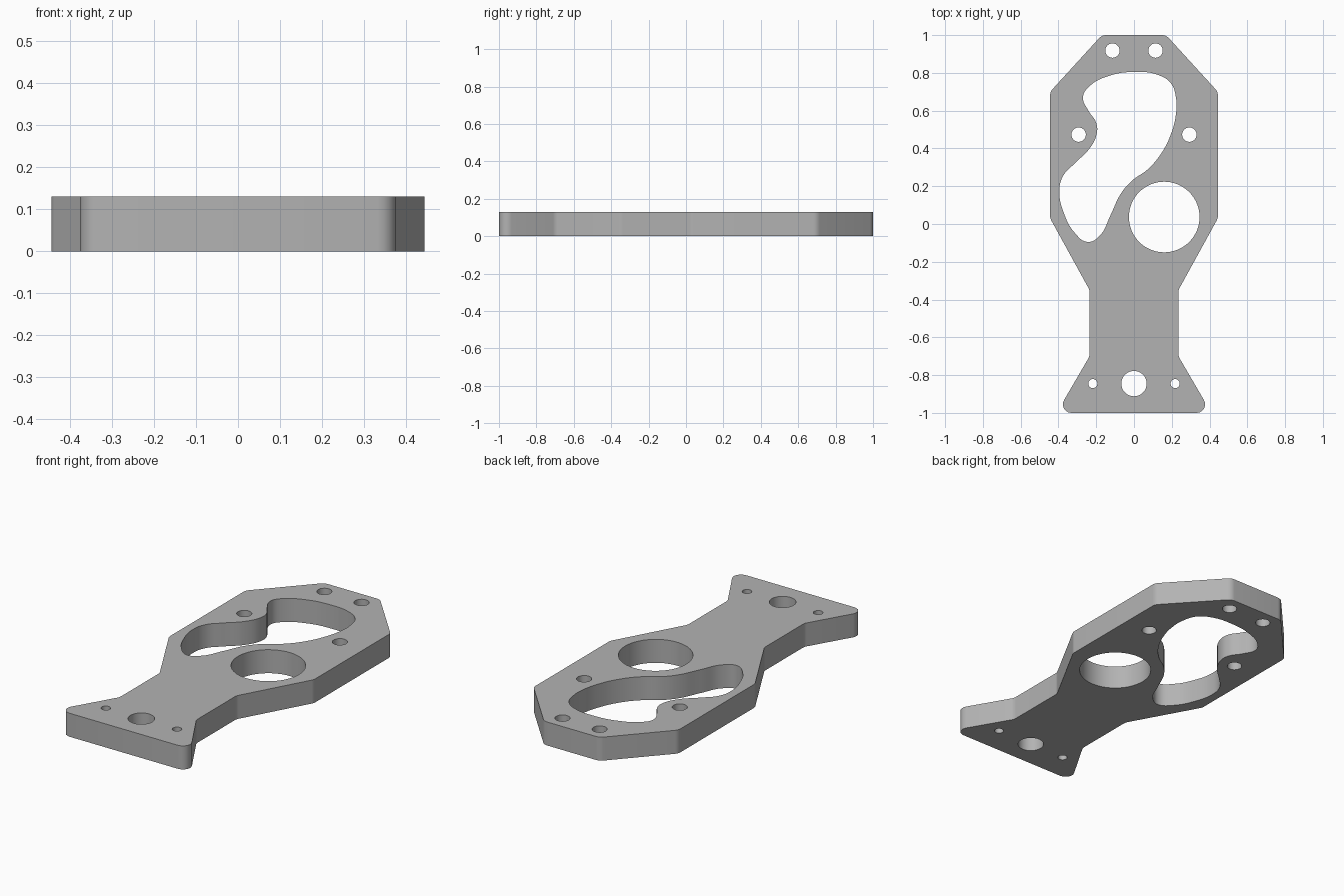
import bpy, bmesh
from math import sin, cos, pi, tan, radians
from mathutils import Vector

if "Cube" in bpy.data.objects:
    bpy.data.objects.remove(bpy.data.objects["Cube"])

THICK = 0.13

metal = bpy.data.materials.new("plain grey metal")
metal.use_nodes = True
grey = (0.45, 0.45, 0.45, 1)
metal.diffuse_color = grey
metal.node_tree.nodes["Principled BSDF"].inputs["Base Color"].default_value = grey


def fillet(corners, steps=6):
    """Round each (x, y, radius) corner of a closed polygon with an arc."""
    out = []
    for i, (x, y, r) in enumerate(corners):
        p = Vector((x, y))
        a = (Vector(corners[i - 1][:2]) - p).normalized()
        b = (Vector(corners[(i + 1) % len(corners)][:2]) - p).normalized()
        half = a.angle(b) / 2
        centre = p + (a + b).normalized() * r / sin(half)
        start = p + a * r / tan(half) - centre
        end = p + b * r / tan(half) - centre
        sweep = pi - 2 * half
        for k in range(steps + 1):
            t = k / steps
            out.append(centre + (start * sin((1 - t) * sweep) + end * sin(t * sweep)) / sin(sweep))
    return out


def circle(x, y, r, n=64):
    return [(x + r * cos(2 * pi * k / n), y + r * sin(2 * pi * k / n)) for k in range(n)]


curve = bpy.data.curves.new("plate_profile", "CURVE")
curve.dimensions = "2D"
curve.fill_mode = "BOTH"
curve.extrude = THICK / 2


def add_poly(points):
    s = curve.splines.new("POLY")
    s.points.add(len(points) - 1)
    for p, (x, y) in zip(s.points, points):
        p.co = (x, y, 0, 1)
    s.use_cyclic_u = True


# Mirrored outer outline
side = [(0.17, 1, 0.05), (0.444, 0.7, 0.05), (0.444, 0.03, 0.05),
        (0.235, -0.35, 0.05), (0.235, -0.7, 0.05), (0.41, -1, 0.045)]
add_poly(fillet(side + [(-x, y, r) for x, y, r in reversed(side)]))

# Round holes: large bore, base hole and mirrored screw holes
add_poly(circle(0.16, 0.037, 0.187))
add_poly(circle(0, -0.845, 0.067))
for x, y, r in [(0.114, 0.918, 0.038), (0.293, 0.473, 0.038), (0.218, -0.845, 0.024)]:
    for s in (-1, 1):
        add_poly(circle(s * x, y, r))

# Curved S-shaped opening
slot = [(0, 0.805), (-0.13, 0.785), (-0.235, 0.73), (-0.27, 0.672), (-0.24, 0.598),
        (-0.2, 0.535), (-0.197, 0.48), (-0.235, 0.4), (-0.315, 0.32), (-0.378, 0.25),
        (-0.395, 0.165), (-0.372, 0.06), (-0.315, -0.045), (-0.245, -0.095), (-0.18, -0.06),
        (-0.125, 0.045), (-0.07, 0.16), (-0.01, 0.23), (0.07, 0.287), (0.145, 0.375),
        (0.195, 0.475), (0.222, 0.58), (0.222, 0.67), (0.195, 0.745), (0.125, 0.79)]
s = curve.splines.new("BEZIER")
s.bezier_points.add(len(slot) - 1)
s.resolution_u = 6
for p, (x, y) in zip(s.bezier_points, slot):
    p.co = (x, y, 0)
    p.handle_left_type = p.handle_right_type = "AUTO"
s.use_cyclic_u = True

# Turn the profile into one solid plate
helper = bpy.data.objects.new("plate_profile", curve)
bpy.context.collection.objects.link(helper)
bpy.context.view_layer.update()
mesh = bpy.data.meshes.new_from_object(helper.evaluated_get(bpy.context.evaluated_depsgraph_get()))
bpy.data.objects.remove(helper)

bm = bmesh.new()
bm.from_mesh(mesh)
bmesh.ops.remove_doubles(bm, verts=bm.verts, dist=0.0001)
bmesh.ops.translate(bm, verts=bm.verts, vec=(0, 0, THICK / 2))
bmesh.ops.recalc_face_normals(bm, faces=bm.faces)
bm.to_mesh(mesh)
bm.free()

mesh.materials.clear()
mesh.materials.append(metal)
plate = bpy.data.objects.new("bracket_plate", mesh)
bpy.context.collection.objects.link(plate)
bpy.ops.object.select_all(action="DESELECT")
plate.select_set(True)
bpy.context.view_layer.objects.active = plate
bpy.ops.object.shade_smooth_by_angle(angle=radians(30))
